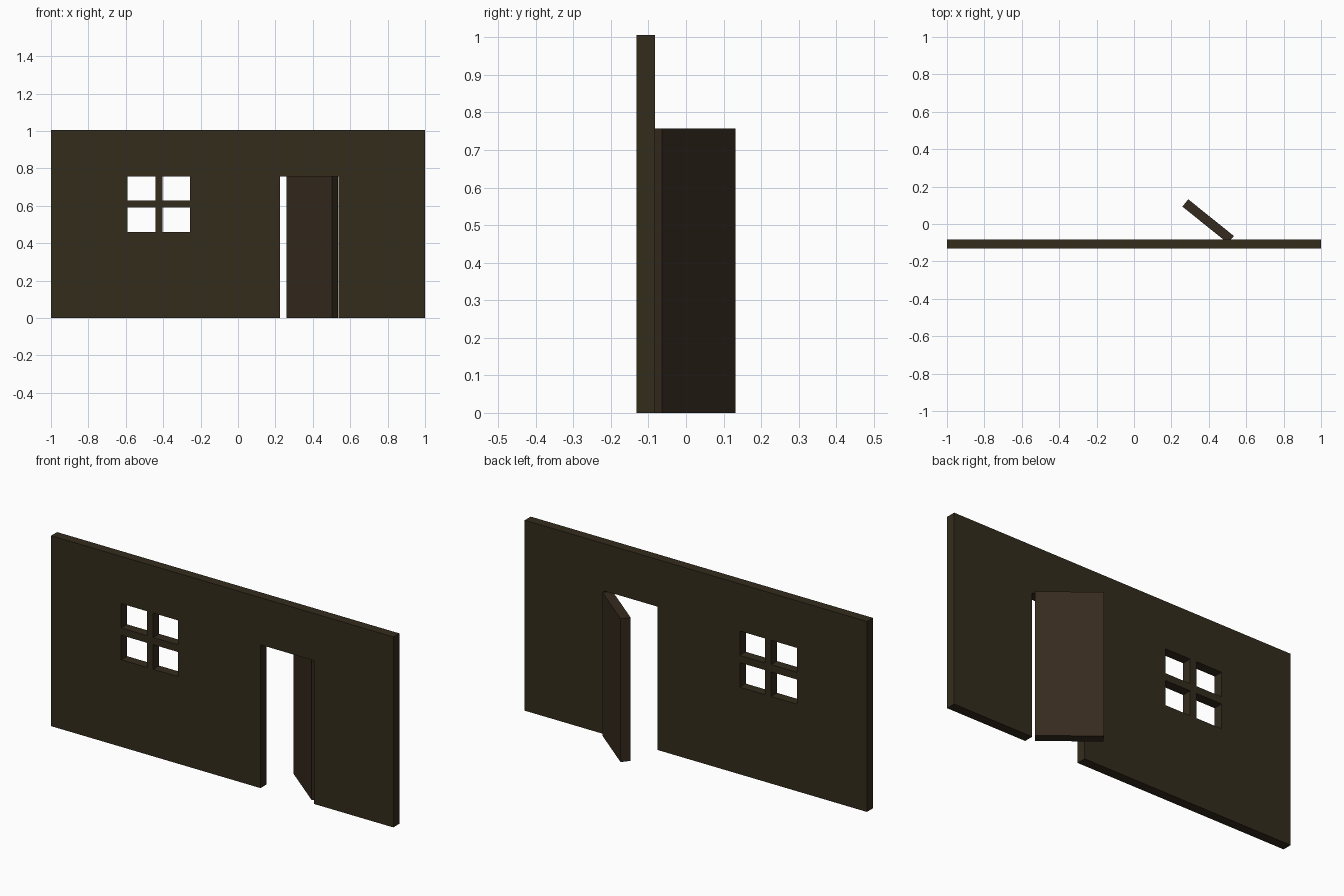
import bpy, bmesh
from mathutils import Vector

if "Cube" in bpy.data.objects:
    bpy.data.objects.remove(bpy.data.objects["Cube"])


def material(name, rgb):
    m = bpy.data.materials.new(name)
    m.diffuse_color = (*rgb, 1)
    m.use_nodes = True
    m.node_tree.nodes["Principled BSDF"].inputs["Base Color"].default_value = m.diffuse_color
    return m


def finish(name, bm, mat):
    bmesh.ops.recalc_face_normals(bm, faces=bm.faces)
    me = bpy.data.meshes.new(name)
    bm.to_mesh(me)
    bm.free()
    me.materials.append(mat)
    ob = bpy.data.objects.new(name, me)
    bpy.context.collection.objects.link(ob)
    return ob


def extrude(bm, vec):
    geom = bmesh.ops.extrude_face_region(bm, geom=bm.faces[:], use_keep_orig=True)
    bmesh.ops.translate(bm, vec=vec, verts=[v for v in geom["geom"] if isinstance(v, bmesh.types.BMVert)])


HEIGHT, DOOR_H = 1.006, 0.757
FRONT, THICK = -0.132, 0.05
wall_brown = material("wall_brown", (0.034, 0.025, 0.012))
door_brown = material("door_brown", (0.036, 0.024, 0.013))

# Wall: front face as a grid of panels with the openings left out
xs = [-1, -0.59, -0.44, -0.403, -0.257, 0.224, 0.536, 1]
zs = [0, 0.46, 0.59, 0.628, DOOR_H, HEIGHT]
panes = {(i, k) for i in (1, 3) for k in (1, 3)}
doorway = {(5, k) for k in range(4)}

bm = bmesh.new()
grid = [[bm.verts.new((x, FRONT, z)) for z in zs] for x in xs]
for i in range(len(xs) - 1):
    for k in range(len(zs) - 1):
        if (i, k) not in panes | doorway:
            bm.faces.new((grid[i][k], grid[i + 1][k], grid[i + 1][k + 1], grid[i][k + 1]))
extrude(bm, (0, THICK, 0))
finish("wall", bm, wall_brown)

# Door: slab hinged at the right jamb, standing ajar behind the wall
hinge = Vector((0.534, -0.064, 0))
tip = Vector((0.29, 0.132, 0))
along = (tip - hinge).normalized()
inward = Vector((-along.y, along.x, 0)) * THICK
bm = bmesh.new()
bm.faces.new([bm.verts.new(p) for p in (hinge, tip, tip + inward, hinge + inward)])
extrude(bm, (0, 0, DOOR_H))
finish("door", bm, door_brown)
